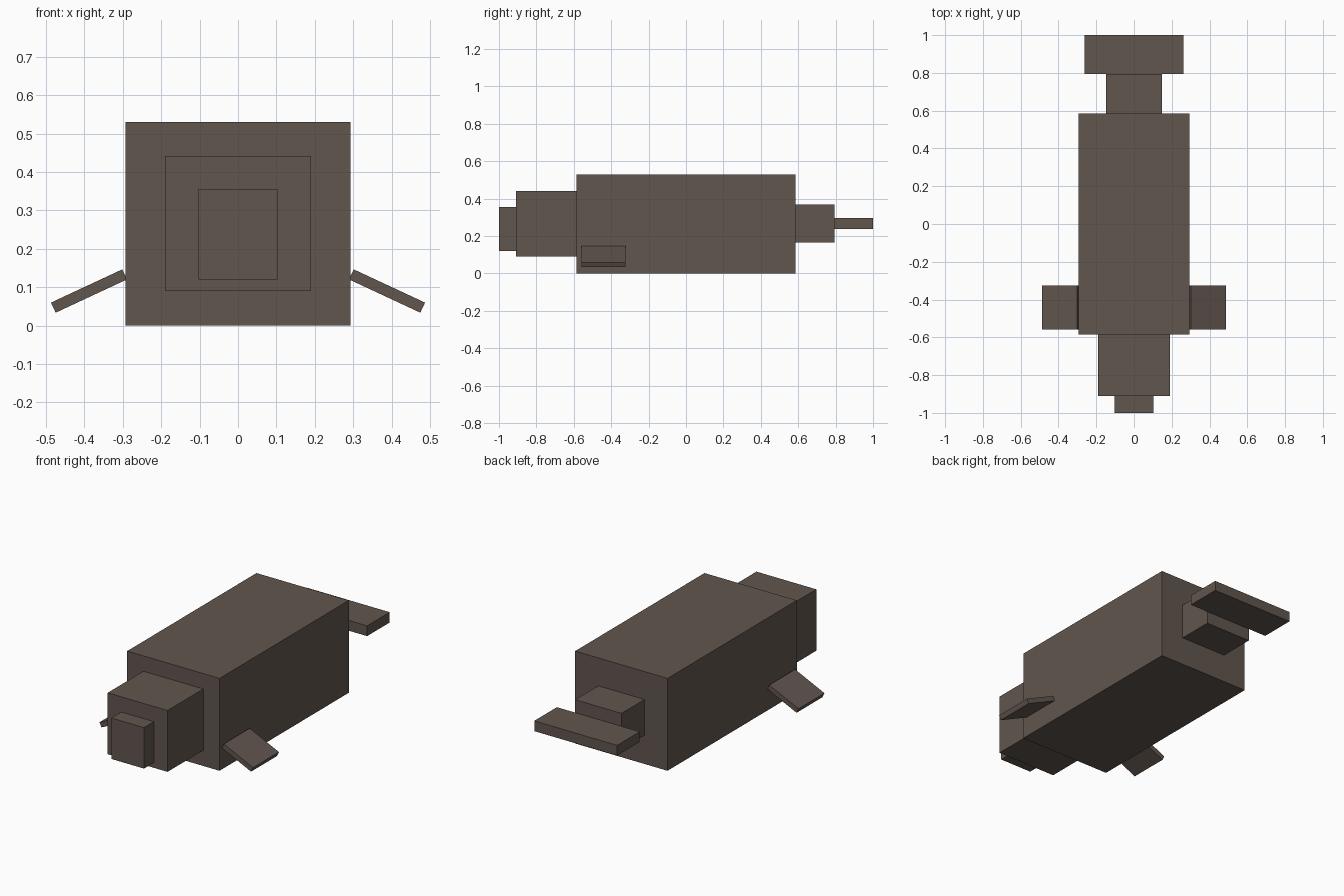
import bpy
from math import radians

default = bpy.data.objects.get("Cube")
if default:
    bpy.data.objects.remove(default, do_unlink=True)

# Single hide colour
hide = bpy.data.materials.new("grey_brown_hide")
hide.use_nodes = True
colour = (0.120, 0.092, 0.077, 1)
hide.diffuse_color = colour
hide.node_tree.nodes["Principled BSDF"].inputs["Base Color"].default_value = colour


def box(name, centre, size, tilt=0):
    bpy.ops.mesh.primitive_cube_add(size=1, location=centre)
    ob = bpy.context.object
    ob.name = ob.data.name = name
    ob.scale = size
    bpy.ops.object.transform_apply(location=False, rotation=False, scale=True)
    ob.rotation_euler.y = radians(tilt)
    ob.data.materials.append(hide)
    return ob


def span(name, half_width, y0, y1, z0, z1):
    """Box centred on x, given by its extents."""
    return box(name, (0, (y0 + y1) / 2, (z0 + z1) / 2),
               (2 * half_width, y1 - y0, z1 - z0))


# Trunk, head and tail along the centre line
span("body", 0.293, -0.586, 0.586, 0, 0.53)
span("head", 0.19, -0.91, -0.586, 0.09, 0.442)
span("snout", 0.103, -1.0, -0.91, 0.12, 0.355)
span("tail_base", 0.147, 0.586, 0.795, 0.165, 0.37)
span("tail_fluke", 0.263, 0.795, 1.0, 0.237, 0.296)

# Flippers, sloping down and outwards
for side, name in ((1, "left_flipper"), (-1, "right_flipper")):
    box(name, (side * 0.388, -0.442, 0.09), (0.205, 0.235, 0.029), side * 25)
